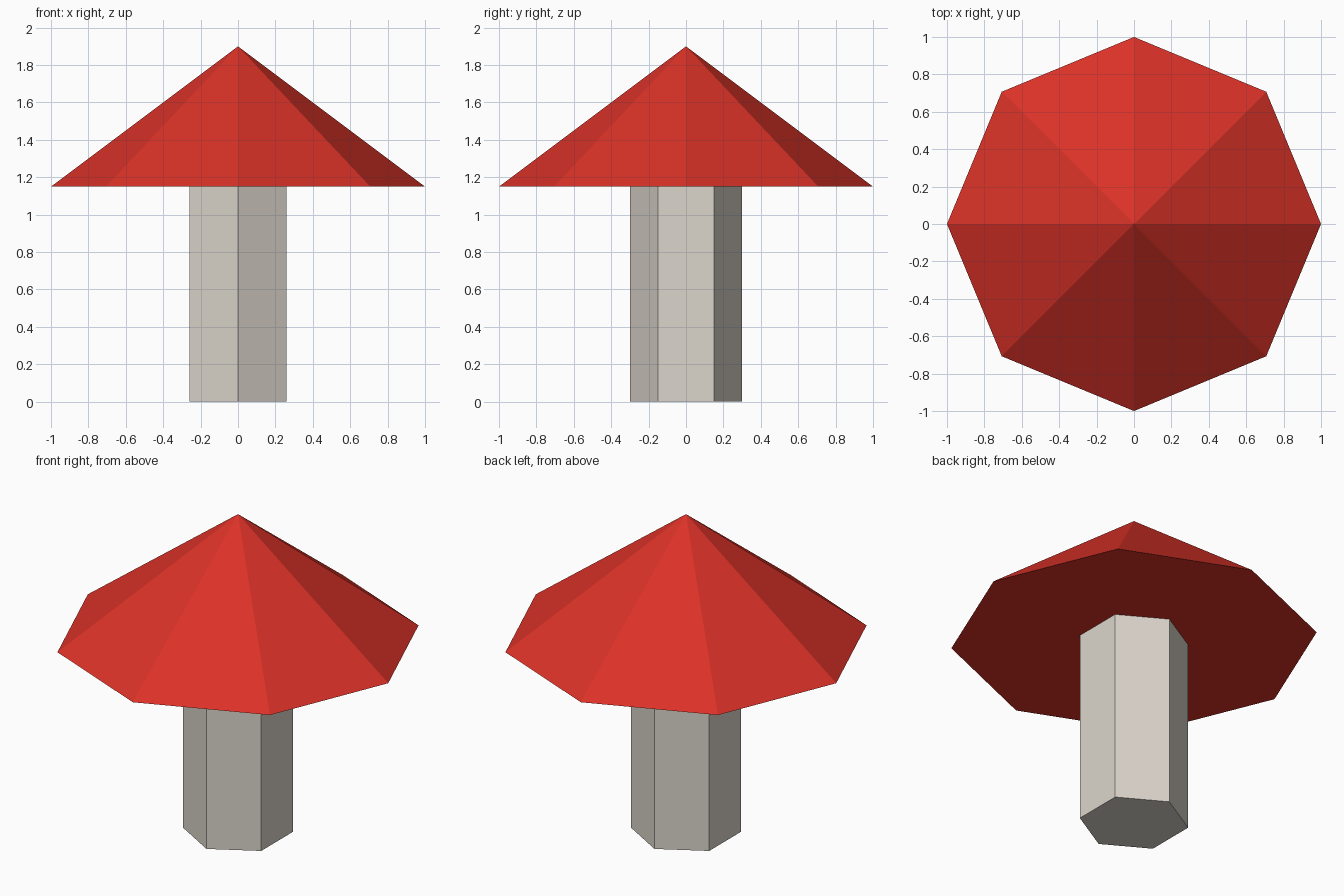
import bpy

if "Cube" in bpy.data.objects:
    bpy.data.objects.remove(bpy.data.objects["Cube"])


def material(name, rgb):
    mat = bpy.data.materials.new(name)
    mat.diffuse_color = (*rgb, 1.0)
    mat.use_nodes = True
    mat.node_tree.nodes["Principled BSDF"].inputs["Base Color"].default_value = mat.diffuse_color
    return mat


def tapered_part(name, sides, bottom, top, z0, z1, mat):
    """Flat-shaded prism or pyramid between two heights."""
    bpy.ops.mesh.primitive_cone_add(
        vertices=sides, radius1=bottom, radius2=top, depth=z1 - z0,
        end_fill_type='NGON', location=(0, 0, (z0 + z1) / 2))
    obj = bpy.context.object
    obj.name = obj.data.name = name
    obj.data.materials.append(mat)
    return obj


red = material("cap red", (0.71, 0.032, 0.021))
cream = material("stem cream", (0.71, 0.665, 0.60))

# Six-sided stem
tapered_part("stem", 6, 0.3, 0.3, 0.0, 1.15, cream)

# Eight-sided pointed cap
tapered_part("cap", 8, 1.0, 0.0, 1.15, 1.9, red)
